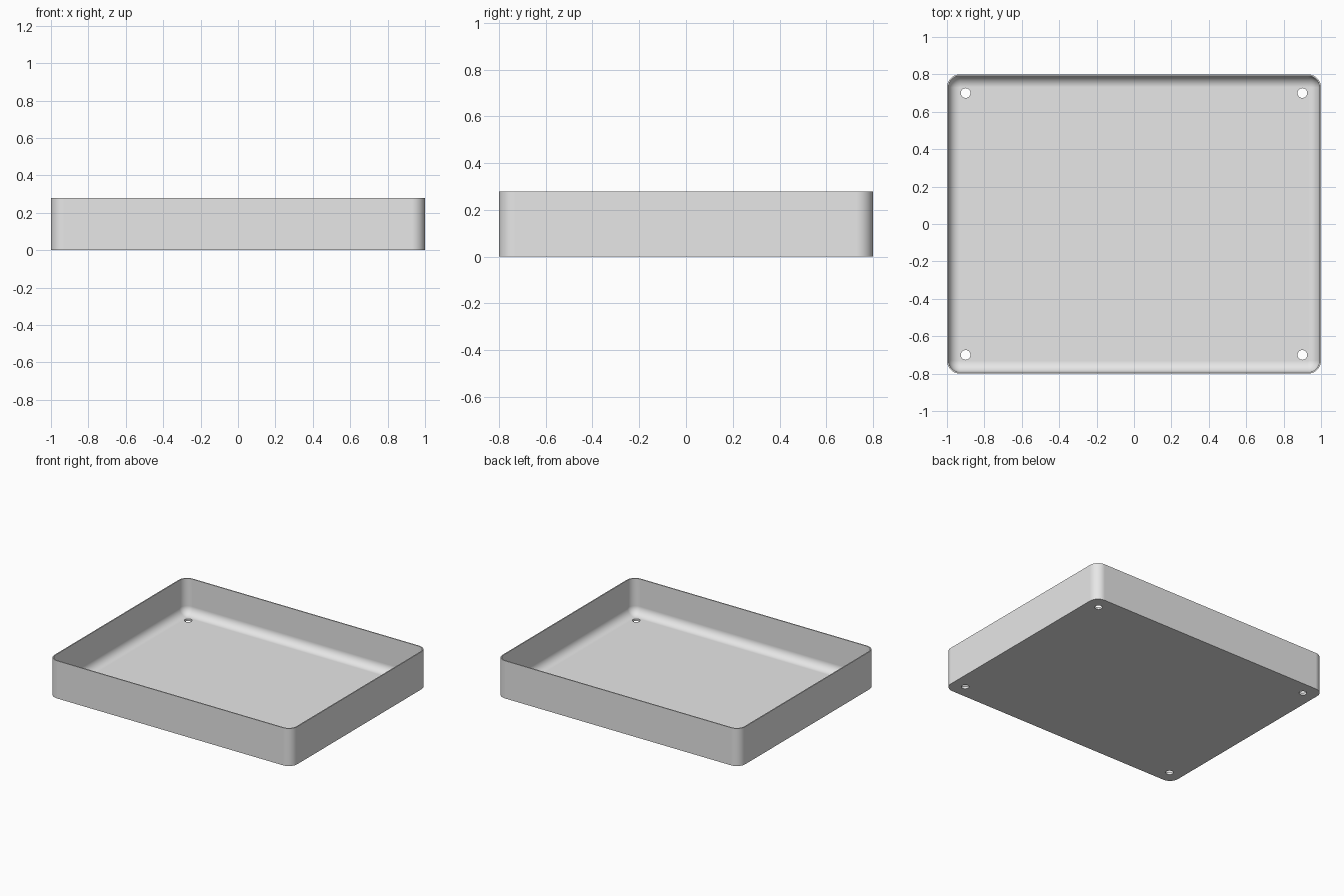
import bpy, bmesh, math

cube = bpy.data.objects.get("Cube")
if cube:
    bpy.data.objects.remove(cube, do_unlink=True)

HALF_X, HALF_Y, HEIGHT = 1.0, 0.8, 0.28
CORNER, WALL, FLOOR, COVE = 0.07, 0.008, 0.016, 0.06
HOLE_X, HOLE_Y, HOLE_R = 0.9, 0.7, 0.026
ARC = 10

grey = bpy.data.materials.new("plain grey")
grey.use_nodes = True
colour = (0.8, 0.8, 0.8, 1)
grey.diffuse_color = colour
grey.node_tree.nodes["Principled BSDF"].inputs["Base Color"].default_value = colour


def rounded_ring(bm, inset, z):
    """Rounded rectangle of vertices, offset inwards by inset."""
    r = CORNER - inset
    ring = []
    for corner, (sx, sy) in enumerate([(1, 1), (-1, 1), (-1, -1), (1, -1)]):
        for i in range(ARC + 1):
            a = math.pi / 2 * (corner + i / ARC)
            ring.append(bm.verts.new((sx * (HALF_X - CORNER) + r * math.cos(a),
                                      sy * (HALF_Y - CORNER) + r * math.sin(a), z)))
    return ring


# Wall section: outside, rim, inside, then the cove down to the floor
section = [(0, 0), (0, HEIGHT), (WALL, HEIGHT)]
for i in range(ARC + 1):
    a = math.pi / 2 * i / ARC
    section.append((WALL + COVE * (1 - math.cos(a)), FLOOR + COVE * (1 - math.sin(a))))

bm = bmesh.new()
rings = [rounded_ring(bm, inset, z) for inset, z in section]
for low, high in zip(rings, rings[1:]):
    for i in range(len(low)):
        j = (i + 1) % len(low)
        bm.faces.new((low[i], low[j], high[j], high[i]))
bm.faces.new(rings[0][::-1])
bm.faces.new(rings[-1])
bmesh.ops.recalc_face_normals(bm, faces=bm.faces)
mesh = bpy.data.meshes.new("tray")
bm.to_mesh(mesh)
bm.free()
mesh.materials.append(grey)
tray = bpy.data.objects.new("tray", mesh)
bpy.context.collection.objects.link(tray)

# Four corner holes through the floor, cut by one helper
bm = bmesh.new()
for sx in (-1, 1):
    for sy in (-1, 1):
        made = bmesh.ops.create_cone(bm, cap_ends=True, segments=32, radius1=HOLE_R,
                                     radius2=HOLE_R, depth=0.1)
        bmesh.ops.translate(bm, verts=made["verts"], vec=(sx * HOLE_X, sy * HOLE_Y, 0))
mesh = bpy.data.meshes.new("hole_cutter")
bm.to_mesh(mesh)
bm.free()
mesh.materials.append(grey)
cutter = bpy.data.objects.new("hole_cutter", mesh)
bpy.context.collection.objects.link(cutter)

cut = tray.modifiers.new("holes", 'BOOLEAN')
cut.operation = 'DIFFERENCE'
cut.solver = 'EXACT'
cut.object = cutter
bpy.ops.object.select_all(action='DESELECT')
tray.select_set(True)
bpy.context.view_layer.objects.active = tray
bpy.ops.object.modifier_apply(modifier=cut.name)
bpy.data.objects.remove(cutter, do_unlink=True)

# Smooth corners and cove, with the flat faces kept flat
bpy.ops.object.shade_smooth_by_angle(angle=math.radians(30))
weighted = tray.modifiers.new("flat_floor", 'WEIGHTED_NORMAL')
weighted.keep_sharp = True
